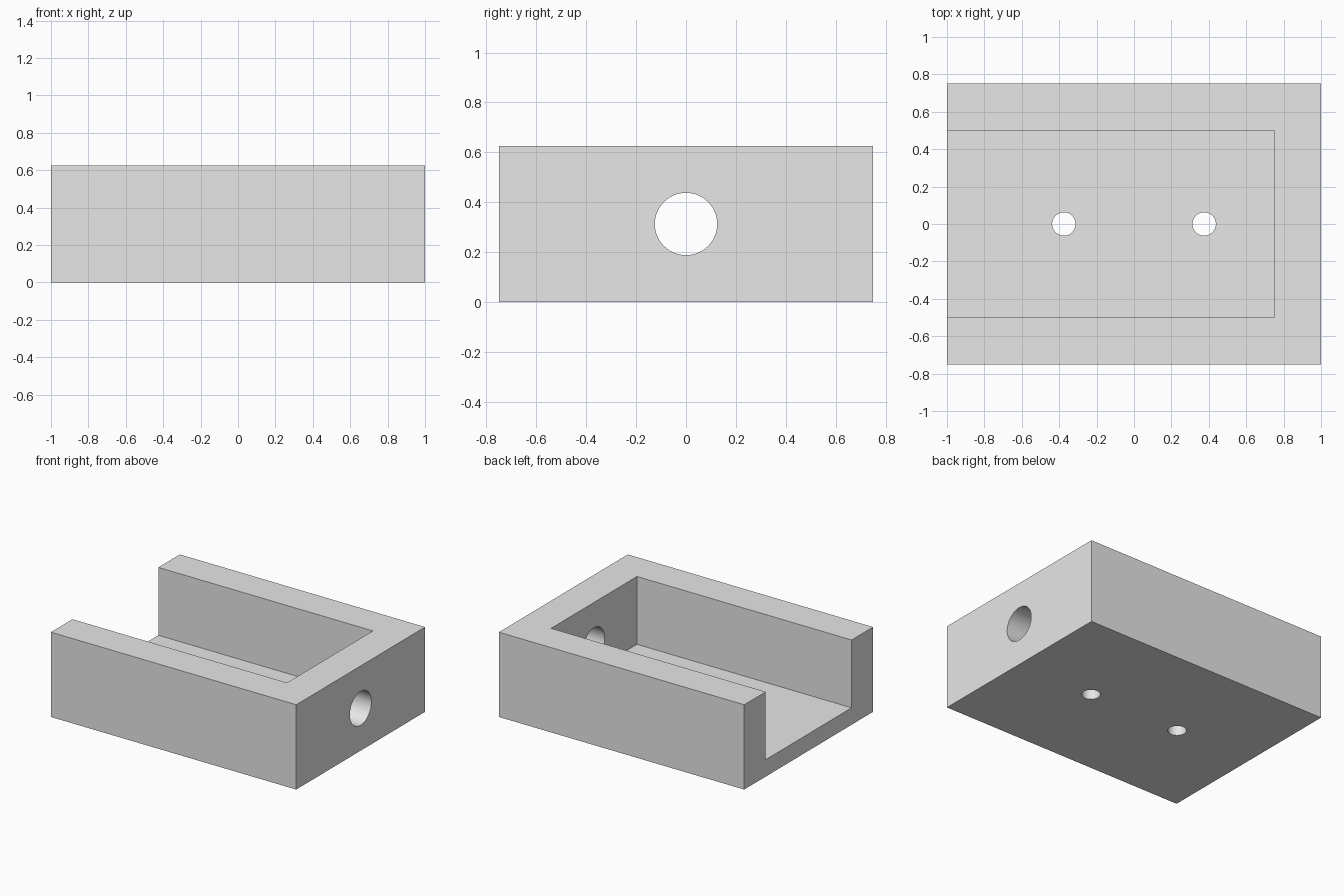
import bpy
from math import pi

old = bpy.data.objects.get("Cube")
if old:
    bpy.data.objects.remove(old, do_unlink=True)

LENGTH, WIDTH, HEIGHT = 2.0, 1.5, 0.625
WALL, FLOOR = 0.25, 0.125

grey = bpy.data.materials.new("plain grey")
grey.use_nodes = True
grey.diffuse_color = (0.8, 0.8, 0.8, 1)
grey.node_tree.nodes["Principled BSDF"].inputs["Base Color"].default_value = (0.8, 0.8, 0.8, 1)


def box(name, low, high):
    """Box spanning two opposite corners."""
    centre = [(a + b) / 2 for a, b in zip(low, high)]
    bpy.ops.mesh.primitive_cube_add(size=1, location=centre)
    obj = bpy.context.object
    obj.name = name
    obj.scale = [b - a for a, b in zip(low, high)]
    bpy.ops.object.transform_apply(location=True, rotation=False, scale=True)
    obj.data.materials.append(grey)
    return obj


def drill(name, radius, location, rotation=(0, 0, 0)):
    """Round cutter, centred on the wall it pierces."""
    bpy.ops.mesh.primitive_cylinder_add(vertices=64, radius=radius, depth=0.4,
                                        location=location, rotation=rotation)
    obj = bpy.context.object
    obj.name = name
    obj.data.materials.append(grey)
    return obj


def cut(target, cutter):
    """Subtract the cutter and discard it."""
    cutter.hide_render = True
    mod = target.modifiers.new("cut", 'BOOLEAN')
    mod.operation = 'DIFFERENCE'
    mod.solver = 'EXACT'
    mod.object = cutter
    bpy.context.view_layer.objects.active = target
    bpy.ops.object.modifier_apply(modifier=mod.name)
    bpy.data.objects.remove(cutter, do_unlink=True)


# Solid block
body = box("channel_block", (-LENGTH / 2, -WIDTH / 2, 0), (LENGTH / 2, WIDTH / 2, HEIGHT))

# Channel open at the top and at the -x end
cut(body, box("channel_cutter", (-LENGTH / 2 - 0.1, -WIDTH / 2 + WALL, FLOOR),
              (LENGTH / 2 - WALL, WIDTH / 2 - WALL, HEIGHT + 0.1)))

# Large hole through the end wall
cut(body, drill("end_hole_cutter", 0.125, (LENGTH / 2 - WALL / 2, 0, HEIGHT / 2), (0, pi / 2, 0)))

# Two mounting holes through the floor
for side in (-1, 1):
    cut(body, drill("floor_hole_cutter", 0.0625, (side * 0.375, 0, FLOOR / 2)))

# Smooth hole walls, crisp edges
bpy.ops.object.select_all(action='DESELECT')
body.select_set(True)
bpy.context.view_layer.objects.active = body
bpy.ops.object.shade_smooth_by_angle(angle=pi / 6)
